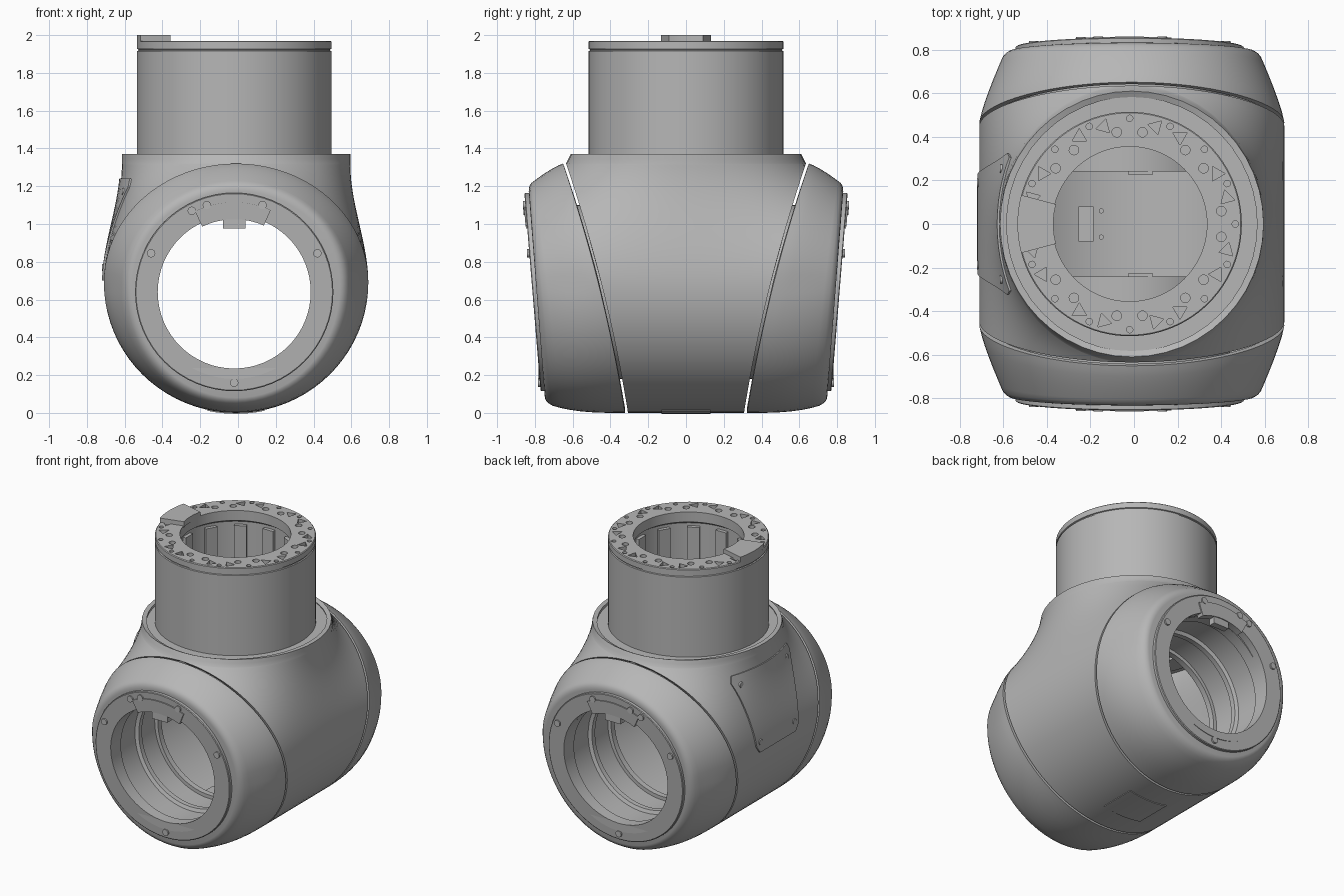
import bpy, bmesh
from math import sin, cos, asin, acos, pi, radians, sqrt
from mathutils import Matrix, Vector

old = bpy.data.objects.get("Cube")
if old:
    bpy.data.objects.remove(old, do_unlink=True)

grey = bpy.data.materials.new("machined_grey")
grey.use_nodes = True
grey.diffuse_color = (0.47, 0.47, 0.47, 1)
grey.node_tree.nodes["Principled BSDF"].inputs["Base Color"].default_value = (0.47, 0.47, 0.47, 1)

NECK_X = -0.02          # axis of neck and end openings
BODY_X = -0.01
MID, RING_Z = 0.69, 0.64
TILT = 0.082            # lean of the end faces


def bake(ob):
    bpy.context.view_layer.update()
    dg = bpy.context.evaluated_depsgraph_get()
    mesh = bpy.data.meshes.new_from_object(ob.evaluated_get(dg))
    ob.modifiers.clear()
    ob.data = mesh


def finish(name, bm, x=0, mirror=None, thick=0, offset=-1, solid=True):
    bmesh.ops.remove_doubles(bm, verts=bm.verts, dist=0.0004)
    if solid:
        bmesh.ops.recalc_face_normals(bm, faces=bm.faces)
    mesh = bpy.data.meshes.new(name)
    bm.to_mesh(mesh)
    bm.free()
    ob = bpy.data.objects.new(name, mesh)
    ob.location.x = x
    bpy.context.collection.objects.link(ob)
    mesh.materials.append(grey)
    if mirror is not None:
        m = ob.modifiers.new("mirror", "MIRROR")
        m.use_axis = [i == mirror for i in range(3)]
        m.merge_threshold = 0.001
    if thick:
        s = ob.modifiers.new("shell", "SOLIDIFY")
        s.thickness, s.offset = thick, offset
    bake(ob)
    smooth(ob)
    return ob


def smooth(ob):
    bpy.ops.object.select_all(action='DESELECT')
    ob.select_set(True)
    bpy.context.view_layer.objects.active = ob
    bpy.ops.object.shade_smooth_by_angle(angle=radians(32))


def grid(rows):
    bm = bmesh.new()
    vs = [[bm.verts.new(p) for p in row] for row in rows]
    for a, b in zip(vs, vs[1:]):
        for j in range(len(a) - 1):
            bm.faces.new((a[j], a[j + 1], b[j + 1], b[j]))
    return bm


def ring(name, profile, axis="Z", centre=(0, 0, 0), n=64, span=None, tilt=0, mirror=None):
    """Sweep a closed (radius, height) profile around an axis, fully or over a span in degrees."""
    bm = bmesh.new()
    a0, a1 = span or (0, 360)
    rows = []
    for i in range(n + 1 if span else n):
        a = radians(a0 + (a1 - a0) * i / n)
        row = []
        for r, h in profile:
            p = Vector((r * cos(a), r * sin(a), h))
            if axis == "Y":
                p = Vector((p.x, h + tilt * p.y, p.y))
            row.append(bm.verts.new(p + Vector(centre)))
        rows.append(row)
    k = len(profile)
    for i in range(n):
        a, b = rows[i], rows[(i + 1) % len(rows)]
        for j in range(k):
            bm.faces.new((a[j], a[(j + 1) % k], b[(j + 1) % k], b[j]))
    if span:
        bm.faces.new(rows[0])
        bm.faces.new(rows[-1])
    return finish(name, bm, mirror=mirror)


def prism(bm, loc, radius, depth, sides=16, rot=Matrix()):
    bmesh.ops.create_cone(bm, cap_ends=True, segments=sides, radius1=radius, radius2=radius,
                          depth=depth, matrix=Matrix.Translation(loc) @ rot)


def block(bm, loc, size, rot=Matrix()):
    bmesh.ops.create_cube(bm, size=1, matrix=Matrix.Translation(loc) @ rot @ Matrix.Diagonal((*size, 1)))


# Shape rules of the shell
def seam(z):
    if z > 1.32:
        return 0.643 - (z - 1.32) * 0.5
    return 0.315 + 0.16 * z + 0.067 * z * z


def barrel_x(z):
    h = (z - MID) / (0.63 if z > MID else MID)
    return 0.70 * sqrt(max(0, 1 - h * h)) if z < 1.3199 else 0


def body_point(z, u, grow=0):
    xc, w = barrel_x(z), barrel_x(z)
    if z > MID:
        t = min(1, (z - MID) / 0.62)
        w = max(xc, 0.70 - 0.095 * t * t * (3 - 2 * t))
    arc = acos(min(1, xc / w)) if w > 0 else 0
    y = u if arc < 0.01 else sin(u * arc) / sin(arc)
    return (w * cos(u * arc) + grow, (seam(z) - 0.008) * y, z)


def face_y(z):
    return 0.741 + 0.078 * z


# Central housing: barrel below, round collar above
N = 20
heights = [MID - MID * cos(pi / 2 * i / N) for i in range(N)]
heights += [MID + 0.63 * sin(pi / 2 * i / N) for i in range(N + 1)] + [1.345, 1.37]
finish("housing", grid([[body_point(z, j / 12 - 1) for j in range(25)] for z in heights]),
       x=BODY_X, mirror=0, thick=0.03, solid=False)


# End caps: rounded barrel ends closed by a leaning face with an opening
def cap_row(a):
    c, s = cos(a), sin(a)
    x, z = 0.70 * c, MID + (0.63 if s > 0 else MID) * s
    low = max(0, -s)
    drop, power = 0.17 - 0.09 * low * low, 1.2 + 2 * low
    row = []
    steps = [(t, 0) for t in (0, .12, .25, .4, .55, .7, .82, .91)] + [(.96, .01), (.99, .025), (1, .045)]
    start = seam(z) + 0.008
    for t, extra in steps:
        f = 1 - drop * t ** power - extra
        pz = RING_Z + f * (z - RING_Z)
        row.append((x * f, start + t * (face_y(pz) - start), pz))
    pz = RING_Z + 0.42 * s
    row.append((0.42 * c - 0.01, face_y(pz), pz))
    return row


finish("end_caps", grid([cap_row(2 * pi * i / 80) for i in range(81)]),
       x=BODY_X, mirror=1, thick=0.025, solid=False)

# Flange rings, upper brackets and liners of both openings
hub = (NECK_X, face_y(RING_Z), RING_Z)
ring("flange_rings", [(.405, -.03), (.525, -.03), (.525, .018), (.52, .022), (.405, .022)],
     "Y", hub, tilt=TILT, mirror=1)
ring("flange_brackets", [(.385, -.02), (.475, -.02), (.475, .03), (.385, .03)],
     "Y", hub, 16, (66, 116), TILT, 1)
ring("bearing_liners", [(.405, .78), (.405, .70), (.435, .70), (.435, .50), (.412, .49), (.412, .455),
                        (.435, .445), (.435, .28), (.41, .28), (.41, .24), (.46, .24), (.46, .78)],
     "Y", (NECK_X, 0, RING_Z), mirror=1)

bm = bmesh.new()
block(bm, (NECK_X, face_y(1) + 0.005, 1.01), (.12, .045, .07))
block(bm, (.03, .25, 1.06), (.11, .05, .05))
finish("bracket_tabs", bm, mirror=1)

bm = bmesh.new()
quarter = Matrix.Rotation(pi / 2, 4, 'X')
for x, z in ((-.46, .845), (.42, .845), (NECK_X, .16), (-.245, 1.07), (-.165, 1.1), (.13, 1.1)):
    y = hub[1] + 0.022 + TILT * (z - RING_Z)
    prism(bm, (x, y, z), .022, .022, 16, quarter)
finish("flange_screws", bm, mirror=1)

# Neck tube with a grooved top flange
neck = ring("neck", [(.515, 1.28), (.515, 1.915), (.508, 1.918), (.508, 1.924), (.515, 1.927),
                     (.515, 1.965), (.51, 1.97), (.355, 1.97), (.355, 1.90), (.385, 1.88), (.385, 1.28)],
            centre=(NECK_X, 0, 0), n=96)

# Bolt holes and triangular pockets sunk in the neck flange
bm = bmesh.new()


def pocket(deg, r, radius, sides):
    a = radians(deg)
    prism(bm, (NECK_X + r * cos(a), r * sin(a), 1.97), radius, .05, sides, Matrix.Rotation(a, 4, 'Z'))


for k in range(16):
    pocket(22.5 * k, .485, .015, 12)
for k in range(8):
    for side in (-1, 1):
        pocket(45 * k + 8 * side, .425, .022, 14)
        pocket(45 * k + 15 * side, .462, .038, 3)
cutter = finish("pocket_cutter", bm)
cutter.hide_render = True
cut = neck.modifiers.new("pockets", "BOOLEAN")
cut.operation, cut.solver, cut.object = 'DIFFERENCE', 'EXACT', cutter
bake(neck)
smooth(neck)
bpy.data.objects.remove(cutter, do_unlink=True)

# Key block on the flange, floor between neck and collar
ring("key_block", [(.35, 1.96), (.515, 1.96), (.515, 2.0), (.35, 2.0)],
     centre=(NECK_X, 0, 0), n=10, span=(165, 195))
ring("collar_floor", [(.38, 1.30), (.59, 1.30), (.59, 1.35), (.38, 1.35)], centre=(BODY_X, 0, 0))

# Ribs inside the neck
bm = bmesh.new()
for k in range(12):
    a = 2 * pi * k / 12
    block(bm, (NECK_X + .375 * cos(a), .375 * sin(a), 1.68), (.03, .08, .36), Matrix.Rotation(a, 4, 'Z'))
finish("neck_ribs", bm)

# Service cover on the side, following the shell
rows = []
for i in range(13):
    z = 0.70 + 0.54 * i / 12
    half = 0.5 - (0.06 if i in (0, 12) else 0)
    pts = [body_point(z, half * (1 - j / 6), 0.004) for j in range(13)]
    rows.append([(-x, y, z) for x, y, z in pts])
finish("side_cover", grid(rows), x=BODY_X, thick=.012, offset=0, solid=False)

bm = bmesh.new()
for z in (.77, 1.17):
    for u in (-.4, .4):
        x, y, z = body_point(z, u)
        prism(bm, (-x, y, z), .02, .03, 14, Matrix.Rotation(pi / 2, 4, 'Y'))
finish("side_cover_screws", bm, x=BODY_X)

# Cover underneath, and a slotted pad on the inner floor
rows = []
for i in range(9):
    x = -.15 + .3 * i / 8
    z = MID - MID * sqrt(1 - (x / .70) ** 2)
    rows.append([(x, .13 - .26 * j / 4, z) for j in range(5)])
finish("bottom_cover", grid(rows), x=BODY_X, thick=.01, offset=0)

bm = bmesh.new()
block(bm, (-.22, 0, .08), (.07, .16, .03))
for y in (-.06, .06):
    prism(bm, (-.15, y, .06), .012, .03, 10)
finish("floor_pad", bm)
